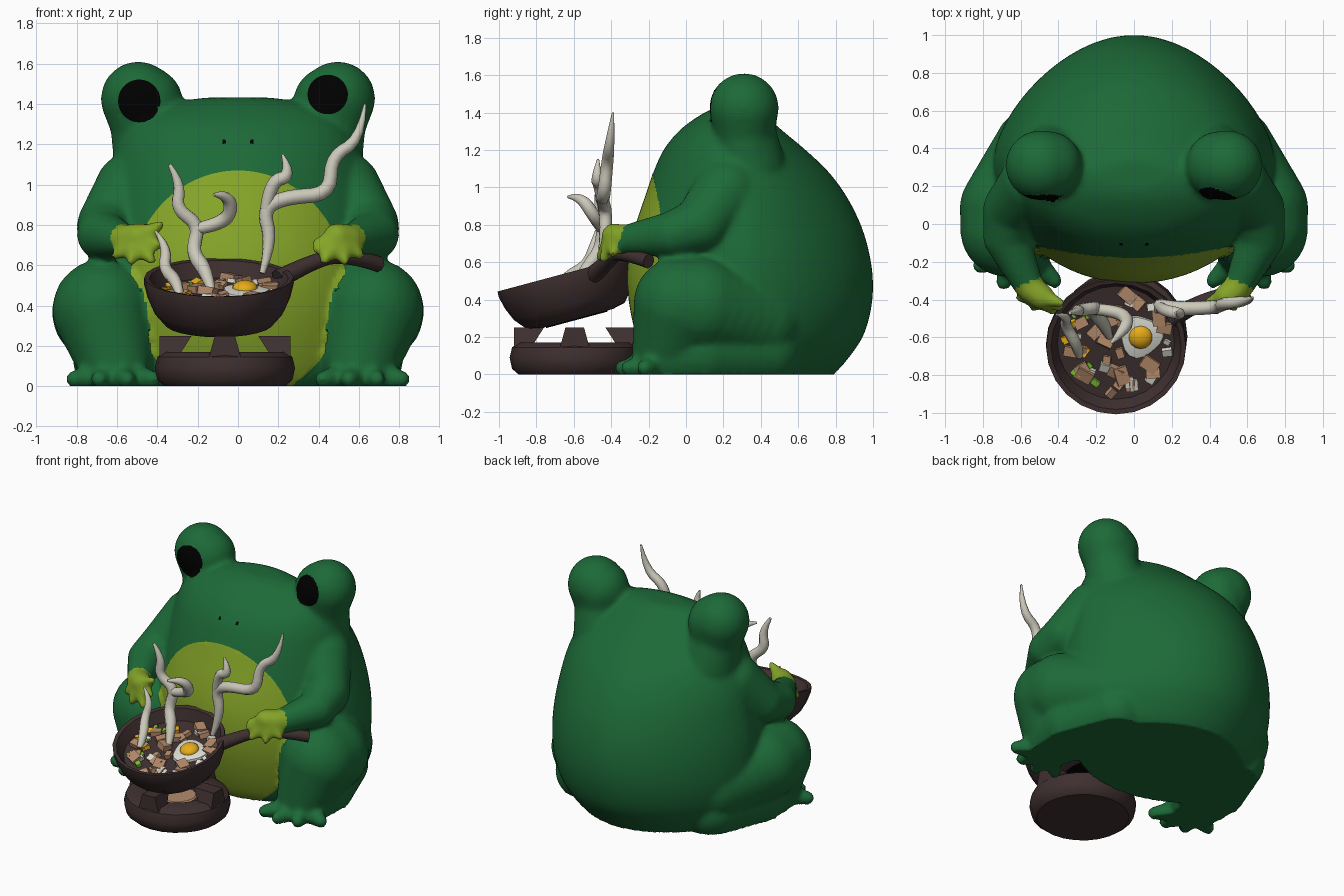
import bpy, bmesh, math, random
from mathutils import Matrix, Vector

if "Cube" in bpy.data.objects:
    bpy.data.objects.remove(bpy.data.objects["Cube"])

random.seed(4)
COLOURS = {
    "frog green": (0.012, 0.143, 0.039), "lime": (0.235, 0.375, 0.021), "black": (0.0, 0.0, 0.0),
    "dark iron": (0.05, 0.029, 0.029), "steam grey": (0.60, 0.58, 0.49), "egg white": (0.72, 0.72, 0.66),
    "yolk": (0.83, 0.43, 0.01), "tan": (0.46, 0.26, 0.15), "herb green": (0.2, 0.55, 0.03)}
MATS = {}
for n, c in COLOURS.items():
    MATS[n] = bpy.data.materials.new(n)
    MATS[n].diffuse_color = (*c, 1)


def add(name, bm, *mats, smooth=None):
    me = bpy.data.meshes.new(name)
    bm.normal_update()
    bm.to_mesh(me)
    bm.free()
    ob = bpy.data.objects.new(name, me)
    bpy.context.collection.objects.link(ob)
    for m in mats:
        me.materials.append(MATS[m])
    if smooth:
        bpy.ops.object.select_all(action='DESELECT')
        ob.select_set(True)
        bpy.context.view_layer.objects.active = ob
        bpy.ops.object.shade_smooth_by_angle(angle=math.radians(smooth))
    return ob


def baked(ob):
    """Evaluate modifiers or curve into a bmesh and remove the source."""
    bpy.context.view_layer.update()
    me = bpy.data.meshes.new_from_object(ob.evaluated_get(bpy.context.evaluated_depsgraph_get()))
    bm = bmesh.new()
    bm.from_mesh(me)
    bpy.data.objects.remove(ob)
    bpy.data.meshes.remove(me)
    return bm


def skin(bm, rings):
    n = len(rings[0])
    for a, b in zip(rings, rings[1:]):
        for i in range(n):
            j = (i + 1) % n
            bm.faces.new((a[i], a[j], b[j], b[i]))
    bm.faces.new(rings[0][::-1])
    bm.faces.new(rings[-1])


def lathe(bm, profile, seg=24, m=Matrix()):
    skin(bm, [[bm.verts.new(m @ Vector((r * math.cos(a), r * math.sin(a), z)))
               for a in (math.tau * i / seg for i in range(seg))] for r, z in profile])


def tubes(name, mat, paths):
    cu = bpy.data.curves.new(name, 'CURVE')
    cu.dimensions = '3D'
    cu.bevel_depth, cu.bevel_resolution, cu.resolution_u, cu.use_fill_caps = 1, 2, 4, True
    for path in paths:
        sp = cu.splines.new('NURBS')
        sp.points.add(len(path) - 1)
        for p, (x, y, z, r) in zip(sp.points, path):
            p.co, p.radius = (x, y, z, 1), r
        sp.order_u, sp.use_endpoint_u = 3, True
    ob = bpy.data.objects.new(name, cu)
    bpy.context.collection.objects.link(ob)
    return add(name, baked(ob), mat, smooth=60)


# ---- frog: lofted torso plus ball chains, fused by a voxel remesh
limb, hand = [], []


def chain(bm, pts, store=None):
    for a, b in zip(pts, pts[1:]):
        a, b = Vector(a), Vector(b)
        n = max(2, int((b - a).xyz.length / (0.3 * min(a[3], b[3]))) + 1)
        for i in range(n + 1):
            p = a.lerp(b, i / n)
            bmesh.ops.create_icosphere(bm, subdivisions=3, radius=p[3], matrix=Matrix.Translation(p.xyz))
            if store is not None:
                store.append((p.xyz, p[3]))


bm = bmesh.new()
# torso rings: height, half width, front, back
TORSO = [Vector(t) for t in (
    (0, .61, -.18, .79), (.07, .66, -.22, .855), (.2, .71, -.265, .945), (.35, .74, -.30, .99), (.5, .745, -.315, 1.0),
    (.65, .735, -.305, .98), (.8, .71, -.27, .935), (.95, .68, -.22, .86), (1.08, .64, -.175, .765),
    (1.2, .59, -.12, .64), (1.3, .52, -.04, .52), (1.37, .42, .05, .44), (1.415, .28, .13, .38), (1.435, .12, .2, .32))]
rings = []
for k in range(len(TORSO) - 1):
    p0, p1, p2, p3 = (TORSO[min(max(k + d, 0), len(TORSO) - 1)] for d in (-1, 0, 1, 2))
    for s in (0, .25, .5, .75):             # smooth interpolation between rings
        z, w, yf, yb = .5 * (2 * p1 + (p2 - p0) * s + (2 * p0 - 5 * p1 + 4 * p2 - p3) * s * s
                             + (3 * p1 - p0 - 3 * p2 + p3) * s ** 3)
        ring = []
        for t in (math.tau * i / 64 for i in range(64)):
            pinch = 1 - .2 * max(0, math.sin(t)) ** 1.2      # back is narrower
            ring.append(bm.verts.new((w * math.cos(t) * pinch, (yf + yb) / 2 + (yb - yf) / 2 * math.sin(t), z)))
        rings.append(ring)
skin(bm, rings)
for s in (-1, 1):
    def mir(*pts):
        return [(s * p[0], *p[1:]) for p in pts]
    # eye bulbs
    chain(bm, mir((.42, .33, 1.12, .2), (.455, .31, 1.3, .17), (.455, .31, 1.405, .183)))
    chain(bm, mir((.46, .33, 1.12, .16), (.475, .31, 1.3, .16), (.495, .31, 1.425, .187)))
    chain(bm, mir((.455, .31, 1.405, .183), (.495, .31, 1.425, .187)))
    # arms
    chain(bm, mir((.53, .22, .98, .18), (.65, .08, .80, .15), (.675, -.07, .75, .125), (.56, -.32, .72, .08)), limb)
    # hands
    chain(bm, mir((.55, -.34, .73, .074), (.49, -.385, .74, .07)), hand)
    palm = (.505, -.38, .73, .06)
    for tip in ((.385, -.42, .80 if s < 0 else .71, .024), (.39, -.44, .70 if s < 0 else .68, .024),
                (.43, -.46, .625, .026), (.53, -.44, .62, .026), (.605, -.39, .65, .026)):
        chain(bm, mir(palm, tip), hand)
    # legs
    chain(bm, mir((.50, .38, .29, .25), (.665, .08, .37, .26), (.67, -.03, .38, .252), (.61, -.1, .13, .19)), limb)
    chain(bm, mir((.50, .42, .13, .2), (.61, .1, .13, .21), (.61, -.08, .11, .19)), limb)
    # feet
    for tip in ((.42, -.30, .035, .042), (.55, -.34, .035, .042), (.69, -.31, .035, .042), (.81, -.22, .035, .045)):
        chain(bm, mir((.61, -.12, .06, .09), tip), limb)
raw = add("raw_frog", bm)
mod = raw.modifiers.new("fuse", 'REMESH')
mod.mode, mod.voxel_size = 'VOXEL', 0.017
mod = raw.modifiers.new("soften", 'SMOOTH')
mod.factor, mod.iterations = 0.5, 8
bm = baked(raw)
for v in bm.verts:                          # flat underside
    if v.co.z < .008:
        v.co.z = 0


def near(p, balls, k):
    return any((p - c).length_squared < (r + k) ** 2 for c, r in balls)


def paint(cx, cz, rx, rz, ymax, index, zmin=0.002):
    """Colour front faces inside an ellipse and tidy its border."""
    def f(p):
        return math.hypot((p.x - cx) / rx, (p.z - cz) / rz)
    picked = set()
    for fc in bm.faces:
        c = fc.calc_center_median()
        if c.y < ymax and c.z > zmin and f(c) < 1 and not near(c, limb + hand, .01):
            fc.material_index = index
            picked.add(fc)
    for v in {v for fc in picked for v in fc.verts}:
        d = f(v.co)
        if .9 < d < 1.12 and v.co.z > .02 and not all(fc in picked for fc in v.link_faces):
            v.co.x, v.co.z = cx + (v.co.x - cx) / d, cz + (v.co.z - cz) / d


paint(0, .5, .535, .57, .05, 1)             # belly
for _ in range(2):                          # clean single stray faces
    stray = [fc for fc in bm.faces if sum(
        g.material_index != fc.material_index for e in fc.edges for g in e.link_faces) >= 3]
    for fc in stray:
        fc.material_index = 1 - fc.material_index
paint(-.49, 1.415, .105, .106, .26, 2)      # pupils
paint(.445, 1.447, .1, .098, .26, 2)
for s in (-1, 1):                           # nostrils
    paint(s * .07, 1.21, .011, .01, 0, 2)
for fc in bm.faces:
    c = fc.calc_center_median()
    if c.y < -.28 and c.z > .56 and abs(c.x) > .33 and near(c, hand, .008):
        fc.material_index = 1
add("frog_body", bm, "frog green", "lime", "black", smooth=60)

# ---- frying pan, tilted towards the front
PAN = Matrix.Translation((-.095, -.645, .52)) @ Matrix.Rotation(math.radians(15), 4, 'X')
bm = bmesh.new()
lathe(bm, [(.02, -.23), (.2, -.23), (.27, -.215), (.325, -.15), (.355, -.08), (.372, -.01), (.37, .02), (.345, .015),
           (.31, -.065), (.02, -.07)], 24, PAN)
add("frying_pan", bm, "dark iron", smooth=40)
bm = bmesh.new()
lathe(bm, [(.02, -.236), (.17, -.236), (.17, -.229), (.02, -.229)], 20, PAN)
add("pan_soot_plate", bm, "black")
tubes("pan_handle", "dark iron", [[(.2, -.5, .53, .05), (.35, -.41, .61, .04), (.52, -.36, .66, .034), (.70, -.2, .605, .04)]])

# ---- stove with four pan supports
STOVE = Matrix.Translation((-.065, -.595, 0))
bm = bmesh.new()
lathe(bm, [(.02, 0), (.3, 0), (.335, .03), (.348, .09), (.335, .145), (.3, .17), (.2, .17), (.18, .13), (.02, .13)], 24, STOVE)
for k in range(4):
    m = STOVE @ Matrix.Rotation(k * math.pi / 2, 4, 'Z') @ Matrix.Translation((.28, 0, .195))
    for v in bmesh.ops.create_cube(bm, size=1)['verts']:
        top, inner = v.co.z > 0, v.co.x < 0
        v.co = m @ Vector((v.co.x * .09 - .07 * (top and inner), v.co.y * (.1 if top else .16), v.co.z * .11))
add("stove", bm, "dark iron", smooth=40)
bm = bmesh.new()
lathe(bm, [(.01, .13), (.13, .13), (.12, .138), (.01, .138)], 16, STOVE)
add("burner_plate", bm, "tan")

# ---- fried egg
bm = bmesh.new()
EGG = PAN @ Matrix.Translation((.13, .035, -.07))
lathe(bm, [(.115, 0), (.11, .018), (.07, .028), (.01, .03)], 18, EGG)
for v in bm.verts:
    p = EGG.inverted() @ v.co
    k = 1 + .1 * math.sin(3 * math.atan2(p.y, p.x) + 1)
    v.co = EGG @ Vector((p.x * k, p.y * k, p.z))
add("egg_white", bm, "egg white", smooth=40)
bm = bmesh.new()
bmesh.ops.create_uvsphere(bm, u_segments=14, v_segments=8, radius=.064,
                          matrix=EGG @ Matrix.Translation((0, 0, .025)) @ Matrix.Diagonal((1, 1, .6, 1)))
add("egg_yolk", bm, "yolk", smooth=60)

# ---- chopped food scattered around the egg
for name, mat, count, size in (("mushroom_pieces", "tan", 24, .062), ("onion_pieces", "egg white", 11, .04),
                               ("corn_pieces", "yolk", 6, .038), ("herb_pieces", "herb green", 9, .034)):
    bm = bmesh.new()
    while count:
        a, r = random.uniform(0, math.tau), .28 * math.sqrt(random.random())
        x, y = r * math.cos(a), r * math.sin(a)
        if math.hypot(x - .13, y - .035) < .135 or (mat in ("yolk", "herb green") and x > -.05):
            continue
        s = size * random.uniform(.7, 1.3)
        turn = Matrix.Rotation(random.uniform(0, 3), 4, 'Z') @ Matrix.Rotation(random.uniform(-.4, .4), 4, 'X')
        bmesh.ops.create_cube(bm, size=s, matrix=PAN @ Matrix.Translation((x, y, -.055)) @ turn
                              @ Matrix.Diagonal((1.2, .9, .6, 1)))
        count -= 1
    add(name, bm, mat)

# ---- steam wisps
tubes("steam", "steam grey", [
    [(-.29, -.7, .45, .02), (-.30, -.64, .52, .034), (-.37, -.53, .58, .03), (-.35, -.49, .69, .026), (-.41, -.48, .77, .006)],
    [(-.13, -.6, .47, .02), (-.16, -.52, .58, .04), (-.23, -.46, .66, .036), (-.19, -.44, .80, .036), (-.31, -.46, .88, .034),
     (-.28, -.46, 1.0, .028), (-.34, -.47, 1.1, .01)],
    [(-.21, -.45, .78, .03), (-.1, -.46, .80, .034), (-.03, -.5, .86, .036), (-.05, -.56, .95, .032), (-.12, -.63, .95, .008)],
    [(.12, -.46, .56, .015), (.17, -.43, .72, .034), (.12, -.43, .88, .036), (.24, -.45, .94, .038), (.46, -.44, .95, .036),
     (.46, -.42, 1.14, .032), (.61, -.41, 1.22, .028), (.63, -.39, 1.4, .006)],
    [(.14, -.44, .88, .03), (.16, -.46, 1.02, .034), (.27, -.48, 1.04, .034), (.22, -.47, 1.15, .006)]])

for m in bpy.data.materials:
    if m.users and not m.is_grease_pencil:
        m.use_nodes = True
        m.node_tree.nodes["Principled BSDF"].inputs["Base Color"].default_value = m.diffuse_color
